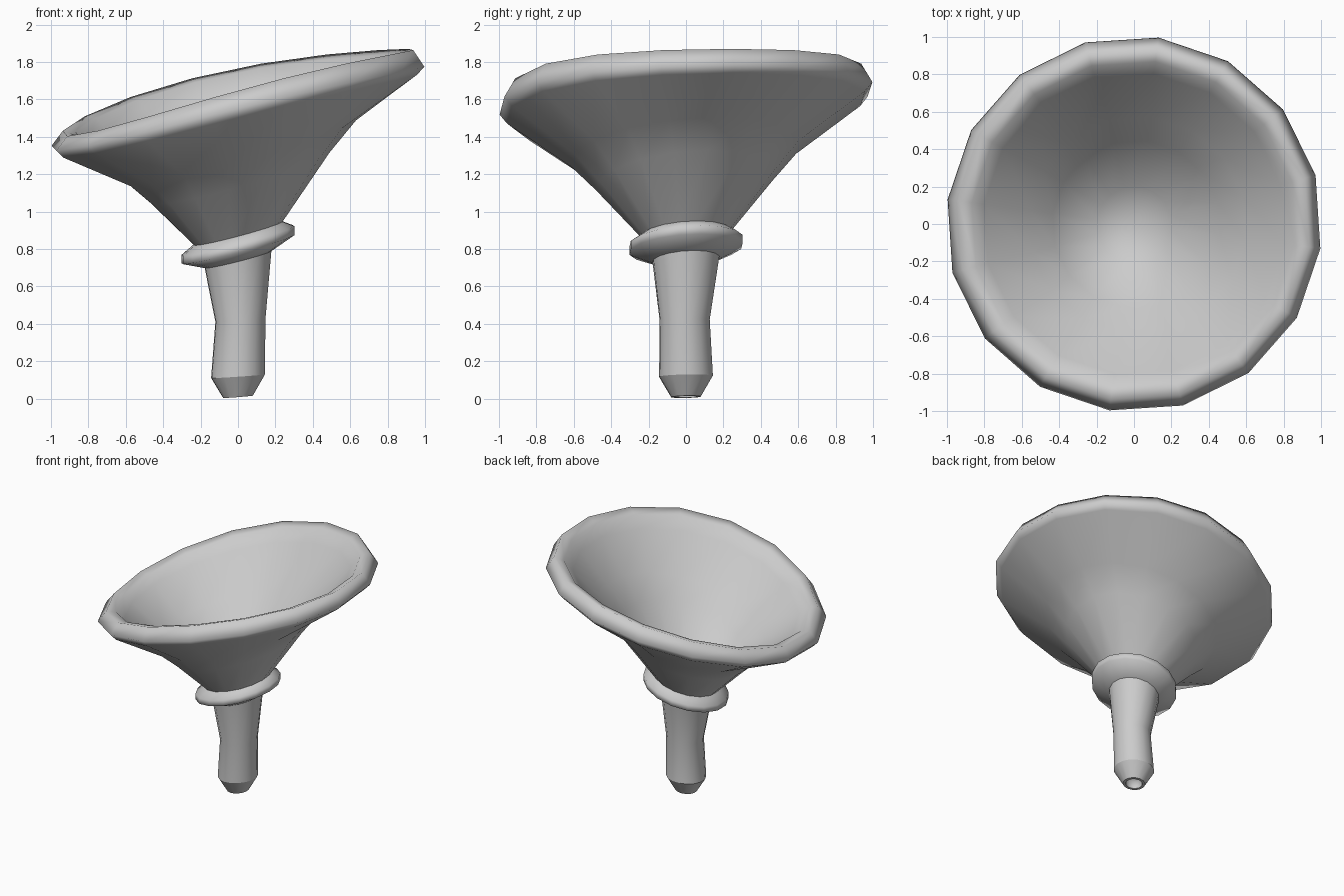
import bpy, bmesh, math

if "Cube" in bpy.data.objects:
    bpy.data.objects.remove(bpy.data.objects["Cube"])

SIDES = 16
TURN = math.radians(15)      # direction in which the horn leans


def add_ring(bm, r, z, tilt=0.0, sag=0.0, cx=0.0, cy=0.0):
    """Ring sheared to a slope, with a slight saddle bend."""
    ring = []
    for i in range(SIDES):
        a = 2 * math.pi * i / SIDES
        h = z + tilt * r * math.cos(a) - sag * math.cos(2 * a)
        ring.append(bm.verts.new((cx + r * math.cos(a + TURN),
                                  cy + r * math.sin(a + TURN), h)))
    return ring


def loft(name, rings, creases, tip_start, tip_end):
    """Skin the rings, cone both ends shut, keep the listed rings sharp."""
    bm = bmesh.new()
    loops = [add_ring(bm, *r) for r in rings]
    for lo, hi in zip(loops, loops[1:]):
        for i in range(SIDES):
            j = (i + 1) % SIDES
            bm.faces.new((lo[i], lo[j], hi[j], hi[i]))
    for loop, tip in ((loops[0], tip_start), (loops[-1], tip_end)):
        v = bm.verts.new((0, 0, tip))
        for i in range(SIDES):
            bm.faces.new((loop[i], loop[(i + 1) % SIDES], v))
    for k in creases:
        for i in range(SIDES):
            bm.edges.get((loops[k][i], loops[k][(i + 1) % SIDES])).smooth = False
    bmesh.ops.recalc_face_normals(bm, faces=bm.faces)
    for f in bm.faces:
        f.smooth = True
    mesh = bpy.data.meshes.new(name)
    bm.to_mesh(mesh)
    bm.free()
    obj = bpy.data.objects.new(name, mesh)
    bpy.context.collection.objects.link(obj)
    return obj


# One continuous body: recessed mouthpiece, stem, collar, flare, rim, bowl
loft("horn_body", [
    (0.06, 0.07, 0.1),
    (0.06, 0.01, 0.08),
    (0.08, 0.01, 0.08),                        # mouthpiece tip
    (0.145, 0.12, 0.07),
    (0.135, 0.42, 0.06, 0, 0.013, -0.007),     # stem waist
    (0.18, 0.745, 0.265),
    (0.305, 0.80, 0.265),                      # collar
    (0.305, 0.845, 0.27),
    (0.24, 0.885, 0.275),
    (0.482, 1.175, 0.305, -0.008, 0.012, -0.002),  # flare
    (0.615, 1.315, 0.30, -0.005, 0.022, -0.005),
    (0.965, 1.54, 0.235, 0.025),
    (1.005, 1.585, 0.227, 0.03),               # rim
    (0.945, 1.675, 0.247, 0.038),
    (0.875, 1.655, 0.25, 0.038),
    (0.81, 1.58, 0.25, 0.025),                 # bowl interior
    (0.58, 1.345, 0.30, -0.005, 0.022, -0.005),
    (0.45, 1.205, 0.305, -0.008, 0.012, -0.002),
    (0.20, 0.92, 0.275),
], creases=(1, 2, 3, 5, 8), tip_start=0.07, tip_end=0.89)
